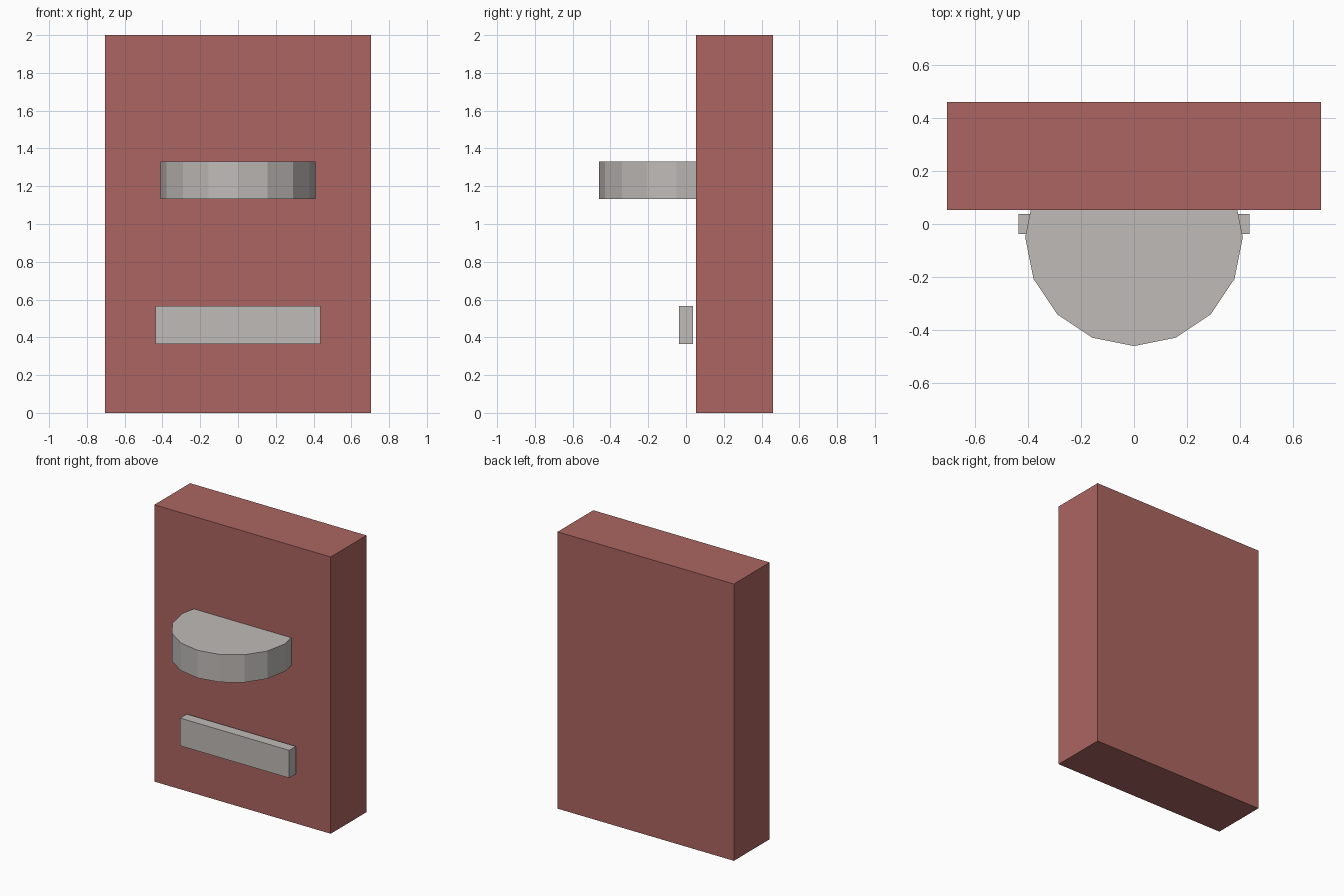
import bpy

if "Cube" in bpy.data.objects:
    bpy.data.objects.remove(bpy.data.objects["Cube"])


def make_material(name, rgb):
    mat = bpy.data.materials.new(name)
    mat.diffuse_color = (*rgb, 1.0)
    mat.use_nodes = True
    mat.node_tree.nodes["Principled BSDF"].inputs["Base Color"].default_value = mat.diffuse_color
    return mat


def finish(name, mat):
    obj = bpy.context.object
    obj.name = name
    obj.data.materials.append(mat)
    return obj


def add_box(name, x, y, z, mat):
    """Box spanning the given (min, max) ranges."""
    spans = (x, y, z)
    bpy.ops.mesh.primitive_cube_add(size=1, location=[(a + b) / 2 for a, b in spans])
    bpy.context.object.scale = [b - a for a, b in spans]
    bpy.ops.object.transform_apply(location=False, rotation=False, scale=True)
    return finish(name, mat)


brick_red = make_material("brick red", (0.41, 0.13, 0.12))
warm_grey = make_material("warm grey", (0.52, 0.495, 0.475))

# Upright slab at the back
add_box("wall_slab", (-0.705, 0.705), (0.052, 0.46), (0, 2), brick_red)

# Lower bar, just in front of the slab
add_box("lower_bar", (-0.436, 0.436), (-0.038, 0.038), (0.365, 0.565), warm_grey)

# Sixteen-sided disc partly sunk into the slab
bpy.ops.mesh.primitive_cylinder_add(vertices=16, radius=0.41, depth=0.2,
                                    location=(0, -0.05, 1.232))
finish("round_shelf", warm_grey)
